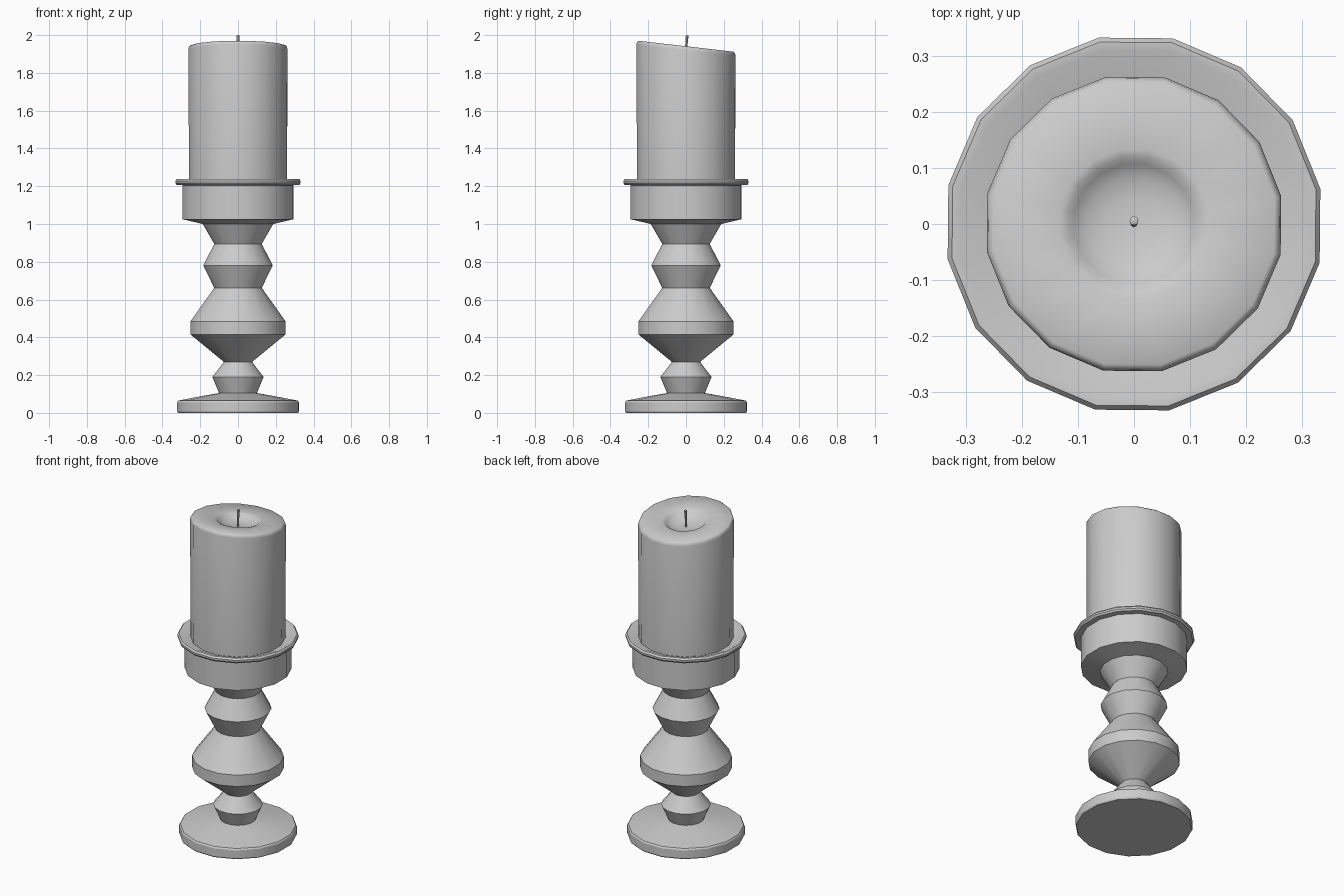
import bpy, math

if "Cube" in bpy.data.objects:
    bpy.data.objects.remove(bpy.data.objects["Cube"])

SIDES = 16
OFFSET = math.radians(10.7)


def lathe(name, profile, sides=SIDES, shift=None, angle=30):
    """Revolve (radius, z) points; radius 0 becomes a pole. shift moves points."""
    verts, faces, rings = [], [], []
    for r, z in profile:
        n = 1 if r == 0 else sides
        rings.append([len(verts) + i for i in range(n)])
        for i in range(n):
            a = OFFSET + 2 * math.pi * i / sides
            v = (r * math.cos(a), r * math.sin(a), z)
            verts.append(shift(v) if shift else v)
    for lo, hi in zip(rings, rings[1:]):
        for i in range(sides):
            j = (i + 1) % sides
            if len(lo) == 1:
                faces.append((lo[0], hi[j], hi[i]))
            elif len(hi) == 1:
                faces.append((lo[i], lo[j], hi[0]))
            else:
                faces.append((lo[i], lo[j], hi[j], hi[i]))
    mesh = bpy.data.meshes.new(name)
    mesh.from_pydata(verts, [], faces)
    mesh.update()
    ob = bpy.data.objects.new(name, mesh)
    bpy.context.collection.objects.link(ob)
    bpy.ops.object.select_all(action='DESELECT')
    ob.select_set(True)
    bpy.context.view_layer.objects.active = ob
    bpy.ops.object.shade_smooth_by_angle(angle=math.radians(angle))
    return ob


# Turned holder: foot, beads, cup and rounded rim
lathe("candle_holder", [
    (0, 0), (0.323, 0), (0.328, 0.008), (0.328, 0.056), (0.322, 0.065),
    (0.19, 0.09), (0.102, 0.105), (0.138, 0.19), (0.076, 0.27),
    (0.256, 0.415), (0.256, 0.485), (0.128, 0.662), (0.187, 0.78),
    (0.128, 0.895), (0.19, 1.0), (0.298, 1.025), (0.298, 1.205),
    (0.330, 1.207), (0.338, 1.217), (0.338, 1.228), (0.330, 1.238),
    (0.315, 1.238), (0.262, 1.215), (0, 1.215)])


# Pillar candle with slanted top and melted hollow
def slant(v):
    x, y, z = v
    return (x, y, z - 0.115 * y if z > 1.5 else z)


lathe("candle", [
    (0, 1.19), (0.264, 1.19), (0.267, 1.92), (0.264, 1.934), (0.255, 1.941),
    (0.135, 1.937), (0.12, 1.932), (0.108, 1.92), (0.085, 1.906),
    (0.05, 1.897), (0, 1.894)], shift=slant, angle=50)


# Wick, bending slightly backwards
def bend(v):
    x, y, z = v
    return (x, y + 0.006 * max(0, (z - 1.92) / 0.08), z)


lathe("wick", [(0, 1.88), (0.006, 1.88), (0.006, 1.94), (0.007, 1.97),
               (0.008, 1.996), (0, 2.0)], sides=8, shift=bend)
